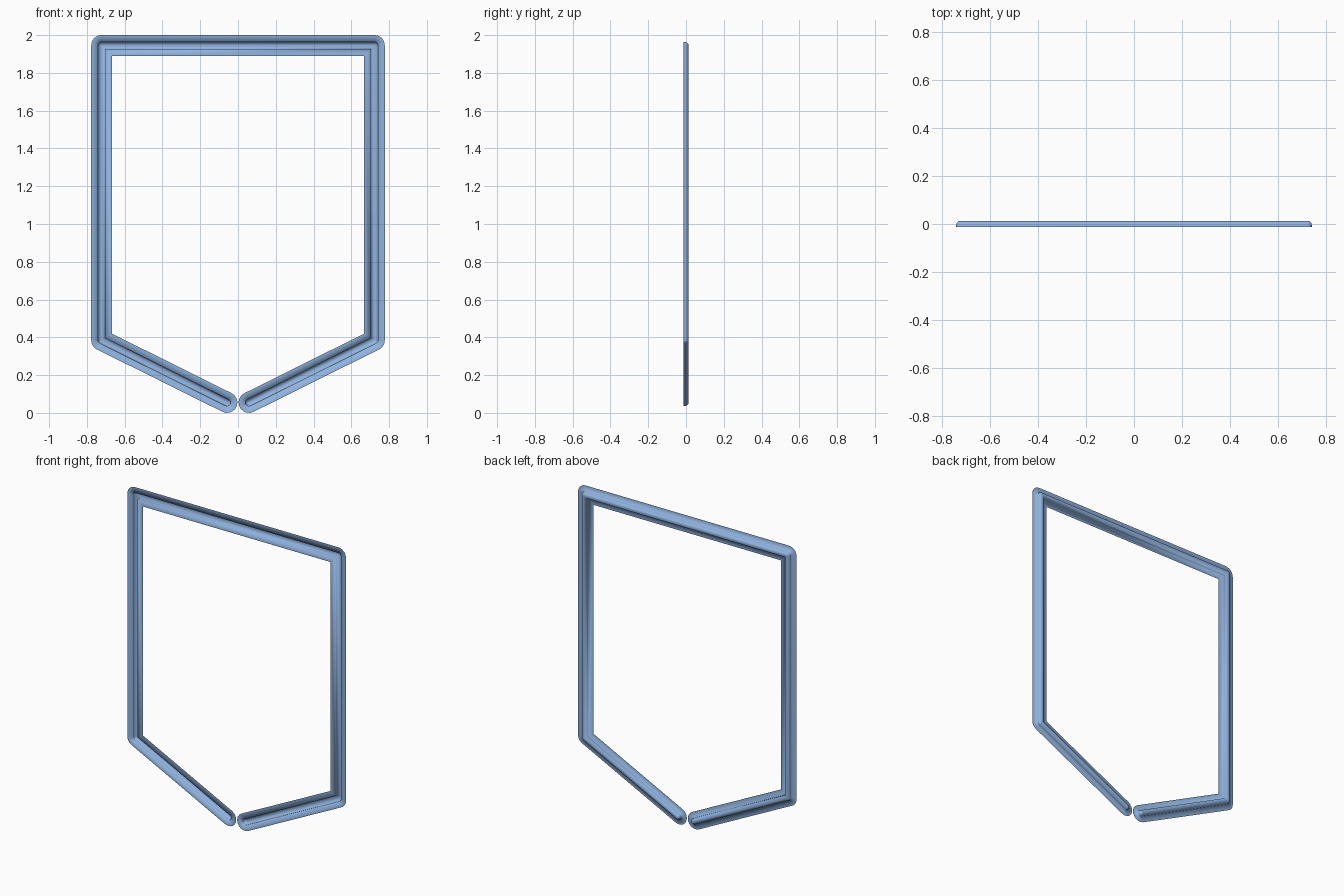
import bpy, bmesh, math
from mathutils import Vector, Matrix

cube = bpy.data.objects.get("Cube")
if cube:
    bpy.data.objects.remove(cube, do_unlink=True)

HALF = 0.055      # half width of the flat strip
GROOVE = 0.0185   # half width of the pressed groove
DEPTH = 0.027     # total depth of the pressing
STEPS = 10        # points around each rounded corner


def make_material(name, rgb):
    mat = bpy.data.materials.new(name)
    mat.use_nodes = True
    mat.diffuse_color = (*rgb, 1)
    bsdf = mat.node_tree.nodes["Principled BSDF"]
    bsdf.inputs["Base Color"].default_value = (*rgb, 1)
    bsdf.inputs["Roughness"].default_value = 0.5
    return mat


# Centre line in the x-z plane, open at the bottom tip
left = [(-0.058, 0.055), (-0.722, 0.385), (-0.722, 1.945)]
path = [Vector(p) for p in left + [(-x, z) for x, z in reversed(left)]]
loop = path + path[-2:0:-1]


def contour(dist):
    """Closed outline at a distance from the path: round outside, mitred inside."""
    points = []
    count = len(loop)
    for i, p in enumerate(loop):
        a = (p - loop[i - 1]).normalized()
        b = (loop[(i + 1) % count] - p).normalized()
        na, nb = Vector((a.y, -a.x)), Vector((b.y, -b.x))
        turn = math.atan2(a.x * b.y - a.y * b.x, a.dot(b))
        if a.dot(b) < -0.999:
            turn = math.pi
        for k in range(STEPS):
            if turn > 0:
                offset = Matrix.Rotation(turn * k / (STEPS - 1), 2) @ na
            else:
                offset = (na + nb) / (1 + na.dot(nb))
            points.append(p + offset * dist)
    return points


# Section from the rim to the rounded bottom of the groove: (distance, y)
front = -DEPTH / 2
section = [(HALF, front), (GROOVE, front)]
for k in range(7):
    t = math.pi / 2 * k / 6
    section.append((GROOVE * math.cos(t), DEPTH / 2 - GROOVE * (1 - math.sin(t))))

# Pressed sheet frame
bm = bmesh.new()
rings = [[bm.verts.new((p.x, y, p.y)) for p in contour(d)] for d, y in section]
for outer, inner in zip(rings, rings[1:]):
    n = len(outer)
    for i in range(n):
        j = (i + 1) % n
        bm.faces.new((outer[i], outer[j], inner[j], inner[i]))
bmesh.ops.remove_doubles(bm, verts=bm.verts[:], dist=1e-5)
bmesh.ops.recalc_face_normals(bm, faces=bm.faces[:])
# The flat rim faces the front
if sum(f.normal.y * f.calc_area() for f in bm.faces) > 0:
    bmesh.ops.reverse_faces(bm, faces=bm.faces[:])

mesh = bpy.data.meshes.new("grooved_frame")
bm.to_mesh(mesh)
bm.free()
mesh.materials.append(make_material("soft_blue", (0.28, 0.45, 0.74)))
for poly in mesh.polygons:
    poly.use_smooth = True
frame = bpy.data.objects.new("grooved_frame", mesh)
bpy.context.collection.objects.link(frame)
